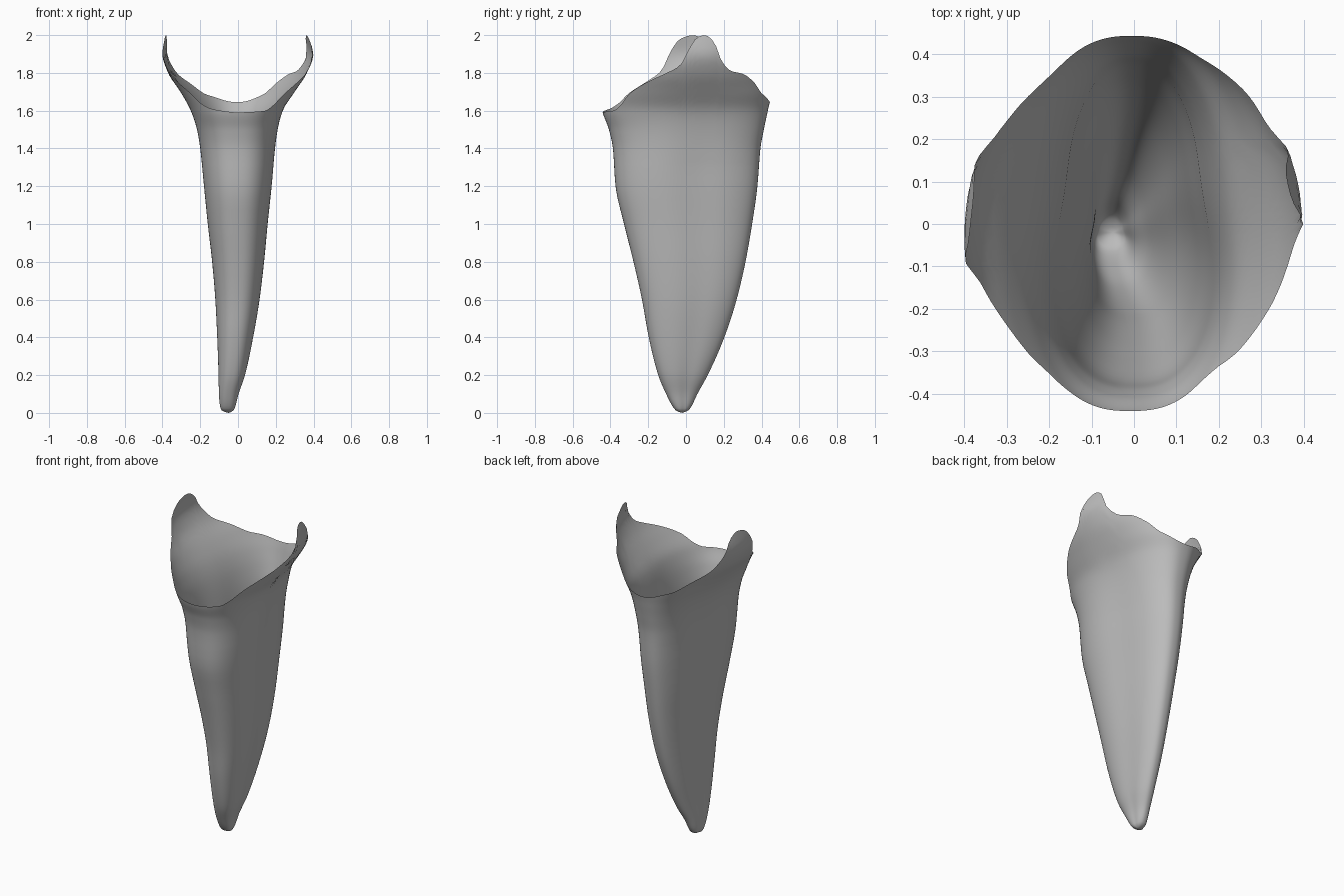
import bpy, bmesh, math

default = bpy.data.objects.get("Cube")
if default:
    bpy.data.objects.remove(default, do_unlink=True)

COLUMNS = 120
NECK = 1.3      # height where the flare towards the rim begins

# Width profile: height -> left edge, right edge, front edge, back edge
PROFILE = [
    (0, -.05, -.05, -.02, -.02),
    (.01, -.083, -.026, -.05, .008),
    (.03, -.094, -.016, -.068, .026),
    (.1, -.101, .003, -.105, .06),
    (.2, -.103, .037, -.147, .115),
    (.4, -.11, .08, -.197, .203),
    (.6, -.12, .114, -.233, .268),
    (.8, -.137, .138, -.278, .315),
    (1, -.16, .157, -.328, .35),
    (1.2, -.18, .178, -.373, .378),
    (1.4, -.2, .196, -.387, .394),
    (1.5, -.217, .21, -.408, .412),
    (1.6, -.25, .237, -.443, .433),
    (1.7, -.305, .3, -.455, .452),
    (1.8, -.37, .365, -.45, .45),
    (1.9, -.4, .4, -.45, .45),
    (2, -.385, .375, -.44, .44),
]

# Wavy rim: angle in degrees from +x -> height
RIM = [
    (-90, 1.59), (-60, 1.6), (-50, 1.63), (-42, 1.685), (-26, 1.755),
    (-13, 1.8), (-4, 1.84), (3, 1.94), (8, 1.99), (13, 2), (19, 1.97),
    (25, 1.86), (32, 1.81), (42, 1.795), (53, 1.75), (63, 1.69),
    (90, 1.645), (115, 1.675), (125, 1.69), (140, 1.75), (152, 1.8),
    (160, 1.88), (167, 1.97), (175, 2), (184, 1.98), (190, 1.92),
    (197, 1.81), (206, 1.76), (222, 1.69), (232, 1.64), (245, 1.61),
    (270, 1.59),
]


def smooth_lookup(table, key, column=1):
    """Read a table column at any key with a smooth monotone curve."""
    last = len(table) - 1
    i = 0
    while i < last - 1 and key > table[i + 1][0]:
        i += 1

    def slope(a):
        return ((table[a + 1][column] - table[a][column])
                / (table[a + 1][0] - table[a][0]))

    def tangent(a):
        if a == 0:
            return slope(0)
        if a == last:
            return slope(last - 1)
        before, after = slope(a - 1), slope(a)
        if before * after <= 0:
            return 0
        return 2 * before * after / (before + after)

    span = table[i + 1][0] - table[i][0]
    t = min(max((key - table[i][0]) / span, 0), 1)
    start, end = table[i][column], table[i + 1][column]
    ease = t * t * (3 - 2 * t)
    return (start + (end - start) * ease
            + span * tangent(i) * t * (1 - t) ** 2
            - span * tangent(i + 1) * t * t * (1 - t))


def half_width(angle, body):
    """Cross-section width: egg shaped with grooved sides in the body, fuller at the rim."""
    c, s = math.cos(angle), math.sin(angle)
    egg = 1 - (.06 + .12 * body) * s
    groove = 1 - .09 * body * math.exp(-((s - .2) / .35) ** 2)
    return math.copysign(abs(c) ** .82, c) * egg * groove


angles = [-math.pi / 2 + 2 * math.pi * j / COLUMNS for j in range(COLUMNS)]
widest = {}


def surface_point(angle, z):
    left, right, front, back = (smooth_lookup(PROFILE, z, k) for k in range(1, 5))
    body = round(min(max((1.8 - z) / .5, 0), 1), 2)
    if body not in widest:
        widest[body] = max(half_width(a, body) for a in angles)
    width = half_width(angle, body) / widest[body]
    return ((left + right) / 2 + (right - left) / 2 * width,
            (front + back) / 2 + (back - front) / 2 * math.sin(angle), z)


# Root shell: rings from the tip to the neck, then stretched up to the rim
bm = bmesh.new()
tip = bm.verts.new((-.05, -.02, 0))
rim_heights = [smooth_lookup(RIM, math.degrees(a)) for a in angles]
rings = []
body_rings, flare_rings = 36, 22
for i in range(1, body_rings + 1):
    z = NECK * (i / body_rings) ** 1.6
    rings.append([bm.verts.new(surface_point(a, z)) for a in angles])
for i in range(1, flare_rings + 1):
    t = i / flare_rings
    rings.append([bm.verts.new(surface_point(a, NECK + (top - NECK) * t))
                  for a, top in zip(angles, rim_heights)])

for j in range(COLUMNS):
    k = (j + 1) % COLUMNS
    bm.faces.new((tip, rings[0][k], rings[0][j]))
    for low, high in zip(rings, rings[1:]):
        bm.faces.new((low[j], low[k], high[k], high[j]))
for face in bm.faces:
    face.smooth = True

mesh = bpy.data.meshes.new("root_shell")
bm.to_mesh(mesh)
bm.free()
shell = bpy.data.objects.new("root_shell", mesh)
bpy.context.collection.objects.link(shell)

# Plain grey material
grey = bpy.data.materials.new("plain_grey")
grey.use_nodes = True
colour = (.5, .5, .5, 1)
grey.diffuse_color = colour
grey.node_tree.nodes["Principled BSDF"].inputs["Base Color"].default_value = colour
mesh.materials.append(grey)
